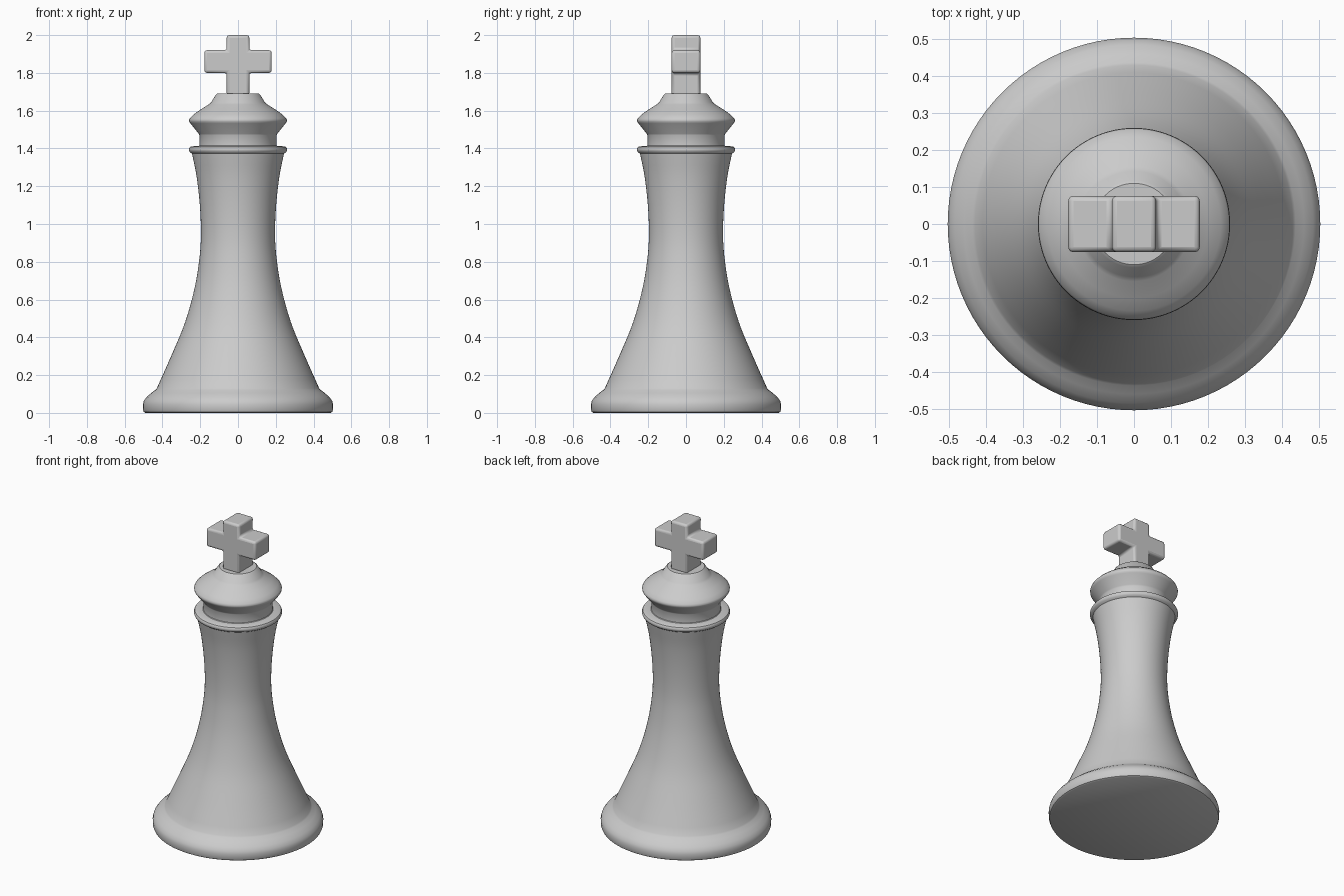
import bpy, bmesh, math
from mathutils import Vector

if "Cube" in bpy.data.objects:
    bpy.data.objects.remove(bpy.data.objects["Cube"])


def add_object(name, bm, angle):
    bmesh.ops.recalc_face_normals(bm, faces=bm.faces)
    mesh = bpy.data.meshes.new(name)
    bm.to_mesh(mesh)
    bm.free()
    obj = bpy.data.objects.new(name, mesh)
    bpy.context.collection.objects.link(obj)
    bpy.ops.object.select_all(action='DESELECT')
    obj.select_set(True)
    bpy.context.view_layer.objects.active = obj
    bpy.ops.object.shade_smooth_by_angle(angle=math.radians(angle))
    return obj


def smooth_curve(pts, steps=4):
    """Catmull-Rom curve through the points."""
    p = [Vector(q) for q in pts]
    p = [2 * p[0] - p[1]] + p + [2 * p[-1] - p[-2]]
    out = []
    for a, b, c, d in zip(p, p[1:], p[2:], p[3:]):
        for i in range(steps):
            t = i / steps
            out.append(tuple(0.5 * (2 * b + (c - a) * t + (2 * a - 5 * b + 4 * c - d) * t * t
                                    + (3 * b - a - 3 * c + d) * t ** 3)))
    return out + [tuple(pts[-1])]


def lathe(name, profile, sides=96):
    bm = bmesh.new()
    rings = []
    for r, z in profile:
        rings.append([bm.verts.new((r * math.cos(2 * math.pi * i / sides),
                                    r * math.sin(2 * math.pi * i / sides), z))
                      for i in range(sides)])
    for lo, hi in zip(rings, rings[1:]):
        for i in range(sides):
            j = (i + 1) % sides
            bm.faces.new((lo[i], lo[j], hi[j], hi[i]))
    bm.faces.new(rings[0][::-1])
    bm.faces.new(rings[-1])
    return add_object(name, bm, 30)


# Turned body: rounded foot, flared column, collar, neck and sloped head (radius, height)
foot = [(0.49, 0.0), (0.499, 0.005), (0.503, 0.015), (0.504, 0.045), (0.499, 0.063),
        (0.485, 0.083), (0.46, 0.105), (0.437, 0.122)]
column = smooth_curve([(0.43, 0.13), (0.35, 0.31), (0.28, 0.48), (0.23, 0.66), (0.204, 0.82),
                       (0.196, 0.95), (0.202, 1.10), (0.219, 1.25), (0.243, 1.372)])
collar = [(0.255, 1.380), (0.260, 1.390), (0.260, 1.398), (0.255, 1.407), (0.247, 1.411)]
neck = [(0.208, 1.413), (0.205, 1.416), (0.204, 1.470), (0.208, 1.478)]
head = [(0.252, 1.533), (0.258, 1.542), (0.259, 1.550), (0.255, 1.560), (0.235, 1.580),
        (0.20, 1.605), (0.155, 1.633), (0.143, 1.643), (0.118, 1.684), (0.110, 1.690)]
lathe("turned_body", foot + column + collar + neck + head)

# Cross finial: mirrored outline extruded front to back, edges rounded
half = [(0.06, 1.68), (0.06, 1.80), (0.178, 1.80), (0.178, 1.92), (0.06, 1.92), (0.06, 2.0)]
outline = half + [(-x, z) for x, z in reversed(half)]
bm = bmesh.new()
face = bm.faces.new([bm.verts.new((x, -0.076, z)) for x, z in outline])
ext = bmesh.ops.extrude_face_region(bm, geom=[face])
bmesh.ops.translate(bm, vec=(0, 0.152, 0),
                    verts=[v for v in ext["geom"] if isinstance(v, bmesh.types.BMVert)])
bmesh.ops.recalc_face_normals(bm, faces=bm.faces)
cross = add_object("cross_finial", bm, 40)
bevel = cross.modifiers.new("rounded_edges", 'BEVEL')
bevel.width = 0.014
bevel.segments = 3
bevel.limit_method = 'ANGLE'
